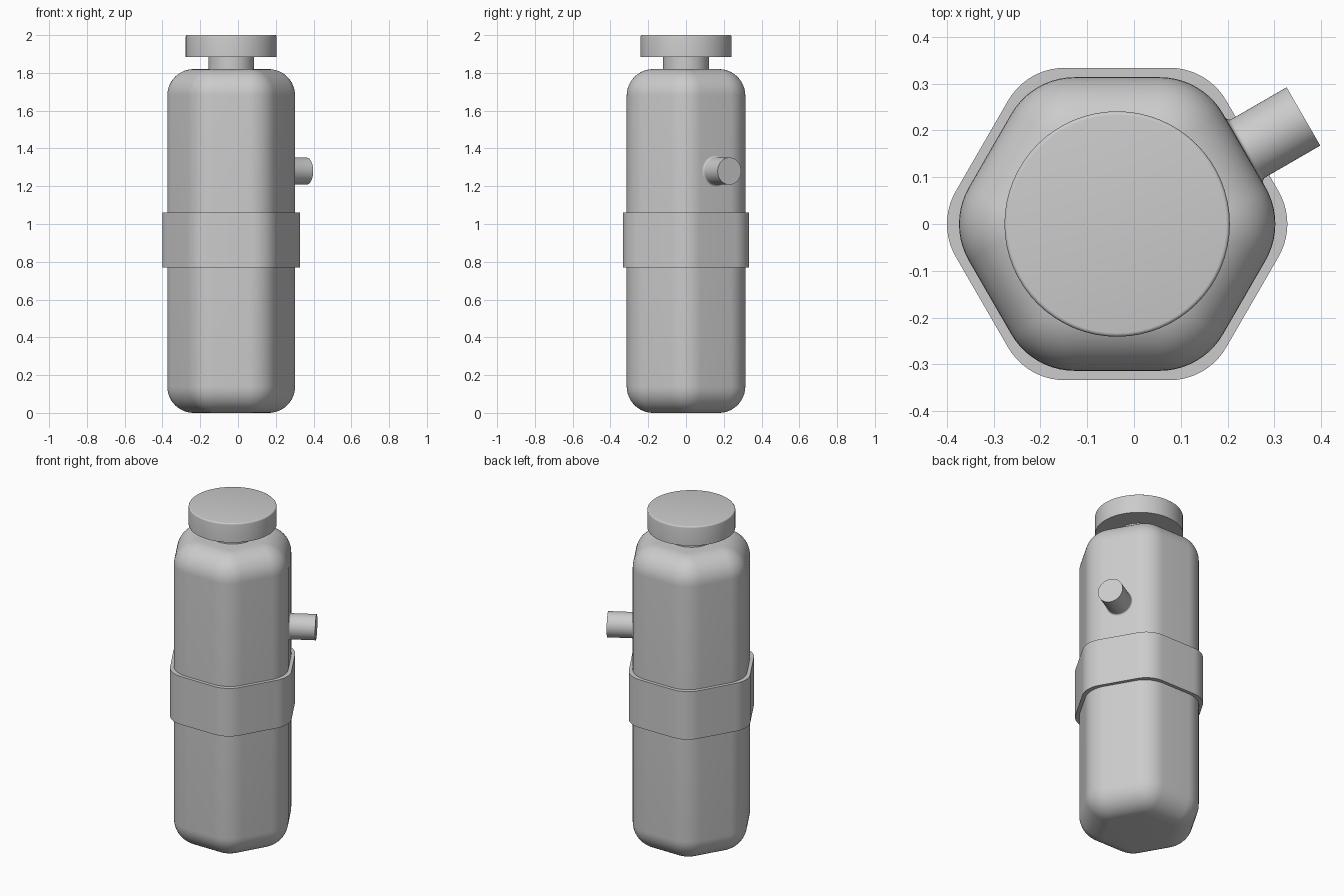
import bpy, bmesh
from math import sin, cos, pi, radians
from mathutils import Matrix, Vector

cube = bpy.data.objects.get("Cube")
if cube:
    bpy.data.objects.remove(cube)

AXIS_X = -0.036  # the bottle axis sits left of centre to balance the spout

grey = bpy.data.materials.new("plain grey")
grey.use_nodes = True
grey.diffuse_color = (0.6, 0.6, 0.6, 1)
grey.node_tree.nodes["Principled BSDF"].inputs["Base Color"].default_value = grey.diffuse_color


def hexagon(apothem, radius, steps=10):
    """Outline of a hexagon with rounded corners, points on the x axis."""
    reach = (apothem - radius) / cos(pi / 6)
    points = []
    for corner in range(6):
        mid = corner * pi / 3
        for i in range(steps + 1):
            a = mid - pi / 6 + pi / 3 * i / steps
            points.append((reach * cos(mid) + radius * cos(a),
                           reach * sin(mid) + radius * sin(a)))
    return points


def circle(radius, steps=64):
    return [(radius * cos(2 * pi * i / steps), radius * sin(2 * pi * i / steps))
            for i in range(steps)]


def loft(name, rings, matrix=Matrix(), loop=False):
    """Join (outline, height) rings into a solid, capped or looped to a band."""
    bm = bmesh.new()
    rows = [[bm.verts.new((x, y, z)) for x, y in outline] for outline, z in rings]
    n = len(rows[0])
    for low, high in zip(rows, rows[1:] + rows[:1] if loop else rows[1:]):
        for i in range(n):
            j = (i + 1) % n
            bm.faces.new((low[i], low[j], high[j], high[i]))
    if not loop:
        bm.faces.new(rows[0][::-1])
        bm.faces.new(rows[-1])
    bmesh.ops.recalc_face_normals(bm, faces=bm.faces)
    mesh = bpy.data.meshes.new(name)
    bm.to_mesh(mesh)
    bm.free()
    mesh.materials.append(grey)
    obj = bpy.data.objects.new(name, mesh)
    bpy.context.collection.objects.link(obj)
    obj.matrix_world = Matrix.Translation((AXIS_X, 0, 0)) @ matrix
    bpy.ops.object.select_all(action='DESELECT')
    obj.select_set(True)
    bpy.context.view_layer.objects.active = obj
    bpy.ops.object.shade_smooth_by_angle(angle=radians(30))
    return obj


# Hexagonal body with rounded upright edges and rounded ends
APOTHEM, CORNER, FILLET, HEIGHT = 0.314, 0.157, 0.14, 1.82
arc = [i / 12 * pi / 2 for i in range(13)]
ends = [(FILLET * (1 - sin(a)), FILLET * (1 - cos(a))) for a in arc]
profile = ends + [(inset, HEIGHT - z) for inset, z in reversed(ends)]
loft("bottle_body", [(hexagon(APOTHEM - d, CORNER - d), z) for d, z in profile])

# Band around the middle
outer, inner = hexagon(0.334, 0.14), hexagon(0.31, 0.15)
loft("middle_band", [(inner, 0.77), (outer, 0.77), (outer, 1.06), (inner, 1.06)], loop=True)

# Neck and lid with a softened top rim
loft("neck", [(circle(0.121), 1.8), (circle(0.121), 1.89)])
rim = [(circle(0.233 + 0.008 * cos(a)), 1.992 + 0.008 * sin(a)) for a in arc[::3]]
loft("lid", [(circle(0.241), 1.885)] + rim)

# Spout on the back left face, flared where it meets the body
spout_frame = (Matrix.Translation((0, 0, 1.28)) @ Matrix.Rotation(pi / 6, 4, 'Z')
               @ Matrix.Rotation(pi / 2, 4, 'Y'))
flare = [(circle(0.082 - 0.01 * sin(a)), 0.324 - 0.01 * cos(a)) for a in arc[::3]]
loft("spout", [(circle(0.082), 0.29)] + flare + [(circle(0.072), 0.46)], spout_frame)
